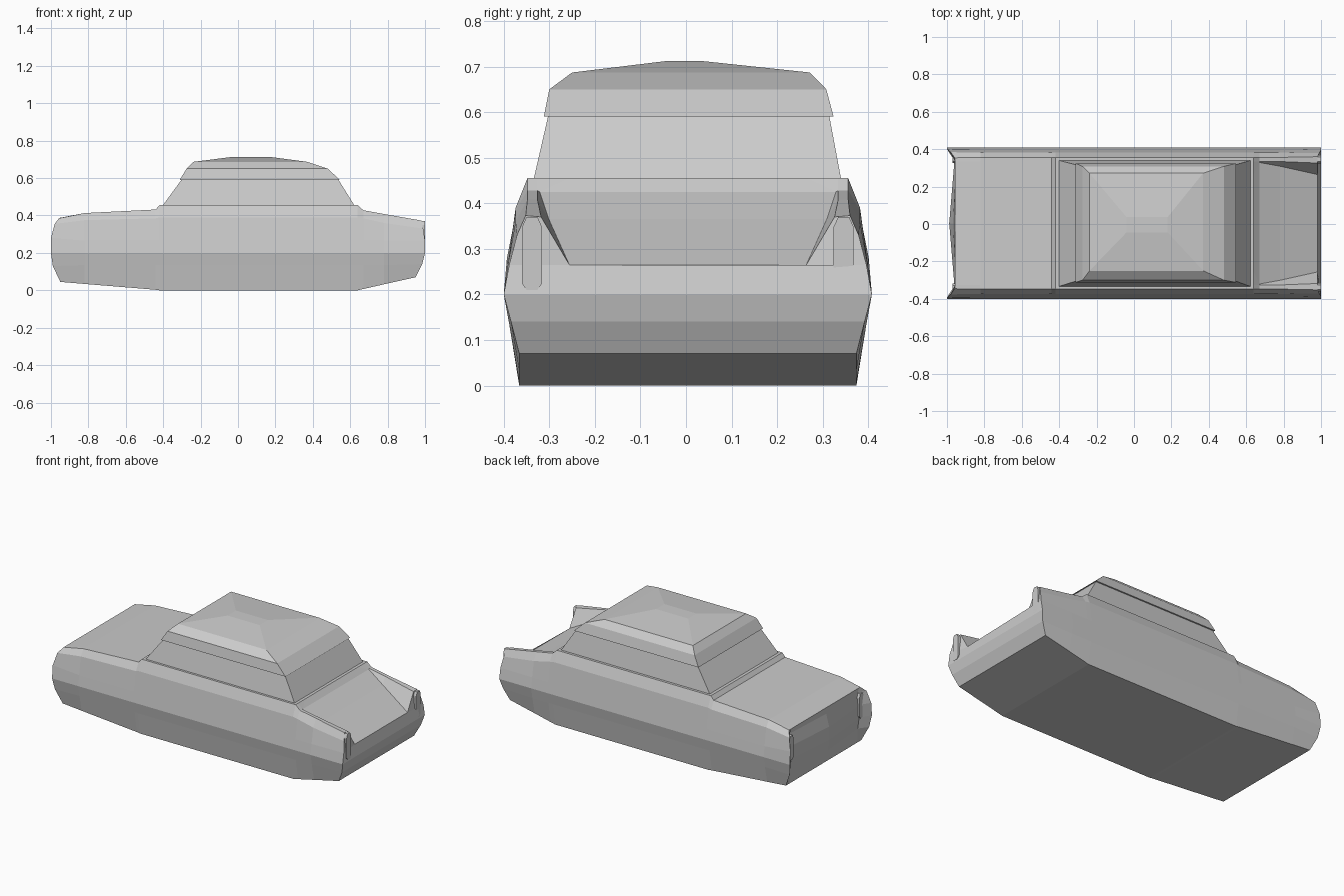
import bpy, bmesh

if "Cube" in bpy.data.objects:
    bpy.data.objects.remove(bpy.data.objects["Cube"])

OFF = 0.004  # the whole car sits very slightly off the y axis


def make(name, build):
    bm = bmesh.new()
    build(bm)
    bmesh.ops.remove_doubles(bm, verts=bm.verts, dist=1e-5)
    bmesh.ops.recalc_face_normals(bm, faces=bm.faces)
    mesh = bpy.data.meshes.new(name)
    bm.to_mesh(mesh)
    bm.free()
    ob = bpy.data.objects.new(name, mesh)
    bpy.context.collection.objects.link(ob)
    return ob


def station(x, bottom, top, shoulder, deck=None, deck_y=0.26):
    """Half cross-section of the body, floor edge up to the deck."""
    return [(x, .37, bottom), (x, .392, .135), (x, .404, .2), (x, .395, .265),
            (x, .378, shoulder), (x, .352, top), (x, .33, top),
            (x, deck_y, deck or top)]


# Body: lofted stations with rounded ends
tail = [(-.95, .37, .045), (-.99, .39, .13), (-1, .404, .2), (-1, .397, .28),
        (-.98, .38, .355), (-.958, .35, .385), (-.955, .33, .387), (-.95, .26, .388)]
nose = [(.95, .37, .07), (.985, .388, .14), (1, .404, .2), (1, .392, .265),
        (.99, .375, .33), (.98, .356, .373), (.98, .322, .37), (.982, .26, .265)]
STATIONS = [tail,
            station(-.82, .034, .413, .375),
            station(-.44, .003, .432, .385),
            station(-.42, 0, .455, .39),
            station(.64, 0, .455, .39),
            station(.67, .007, .428, .385, .425, .325),
            station(.78, .032, .408, .36, .365, .305),
            nose]


def build_body(bm):
    sides = []
    for s in (1, -1):
        rows = [[bm.verts.new((x, s * y + OFF, z)) for x, y, z in st] for st in STATIONS]
        sides.append(rows)
        for a, b in zip(rows, rows[1:]):
            for j in range(len(a) - 1):
                bm.faces.new((a[j], b[j], b[j + 1], a[j + 1]))
    R, L = sides
    # floor and decks
    for i in range(len(STATIONS) - 1):
        for j in (0, -1):
            bm.faces.new((R[i][j], R[i + 1][j], L[i + 1][j], L[i][j]))
    # nose cap and fender ends
    r, l = R[-1], L[-1]
    for j in range(2):
        bm.faces.new((r[j], r[j + 1], l[j + 1], l[j]))
    bm.faces.new((r[2], r[3], r[7], l[7], l[3], l[2]))
    for v in (r, l):
        bm.faces.new(v[3:8])
    # tail cap: recessed behind the corners, bowed at the centre
    cap = []
    mid = [bm.verts.new((x + (.012 if 0 < j < 5 else 0), OFF, z))
           for j, (x, y, z) in enumerate(tail[:6])]
    for v in (R[0], L[0]):
        s = 1 if v is R[0] else -1
        inner = [bm.verts.new((min(x + .04, -.95) if 0 < j < 5 else x,
                               s * .335 + OFF, z)) for j, (x, y, z) in enumerate(tail[:6])]
        for j in range(5):
            bm.faces.new((v[j], v[j + 1], inner[j + 1], inner[j]))
            bm.faces.new((inner[j], inner[j + 1], mid[j + 1], mid[j]))
        bm.faces.new((v[5], v[6], v[7], mid[5], inner[5]))
    bm.faces.new((R[0][7], L[0][7], mid[5]))


make("car_body", build_body)


# Cabin parts: stacked rectangles (x0, x1, y0, y1, z)
def stack(name, levels):
    def build(bm):
        rings = [[bm.verts.new(c) for c in ((x0, y0, z), (x1, y0, z), (x1, y1, z), (x0, y1, z))]
                 for x0, x1, y0, y1, z in levels]
        for a, b in zip(rings, rings[1:]):
            for k in range(4):
                n = (k + 1) % 4
                bm.faces.new((a[k], a[n], b[n], b[k]))
        bm.faces.new(rings[0])
        bm.faces.new(rings[-1])
    return make(name, build)


stack("cabin_windows", [(-.405, .625, -.335, .341, .45), (-.30, .535, -.302, .314, .594)])
stack("roof", [(-.312, .545, -.312, .324, .59), (-.275, .48, -.30, .308, .65),
               (-.238, .37, -.25, .272, .687), (-.04, .18, -.045, .037, .712)])


# Lamps: tall eight-sided ovals at each corner
def lamp(name, x0, x1, yc, zlo, zhi):
    def build(bm):
        prof = [(-.022, zlo + .014), (-.012, zlo), (.012, zlo), (.022, zlo + .014),
                (.022, zhi - .022), (.012, zhi), (-.012, zhi), (-.022, zhi - .022)]
        a, b = [[bm.verts.new((x, yc + OFF + y, z)) for y, z in prof] for x in (x0, x1)]
        for k in range(8):
            n = (k + 1) % 8
            bm.faces.new((a[k], a[n], b[n], b[k]))
        bm.faces.new(a)
        bm.faces.new(b)
    return make(name, build)


for s, side in ((1, "back"), (-1, "front")):
    lamp("nose_lamp_" + side, .93, 1.0, s * .342, .21, .37)
    lamp("tail_lamp_" + side, -.97, -.92, s * .345, .2, .35)
